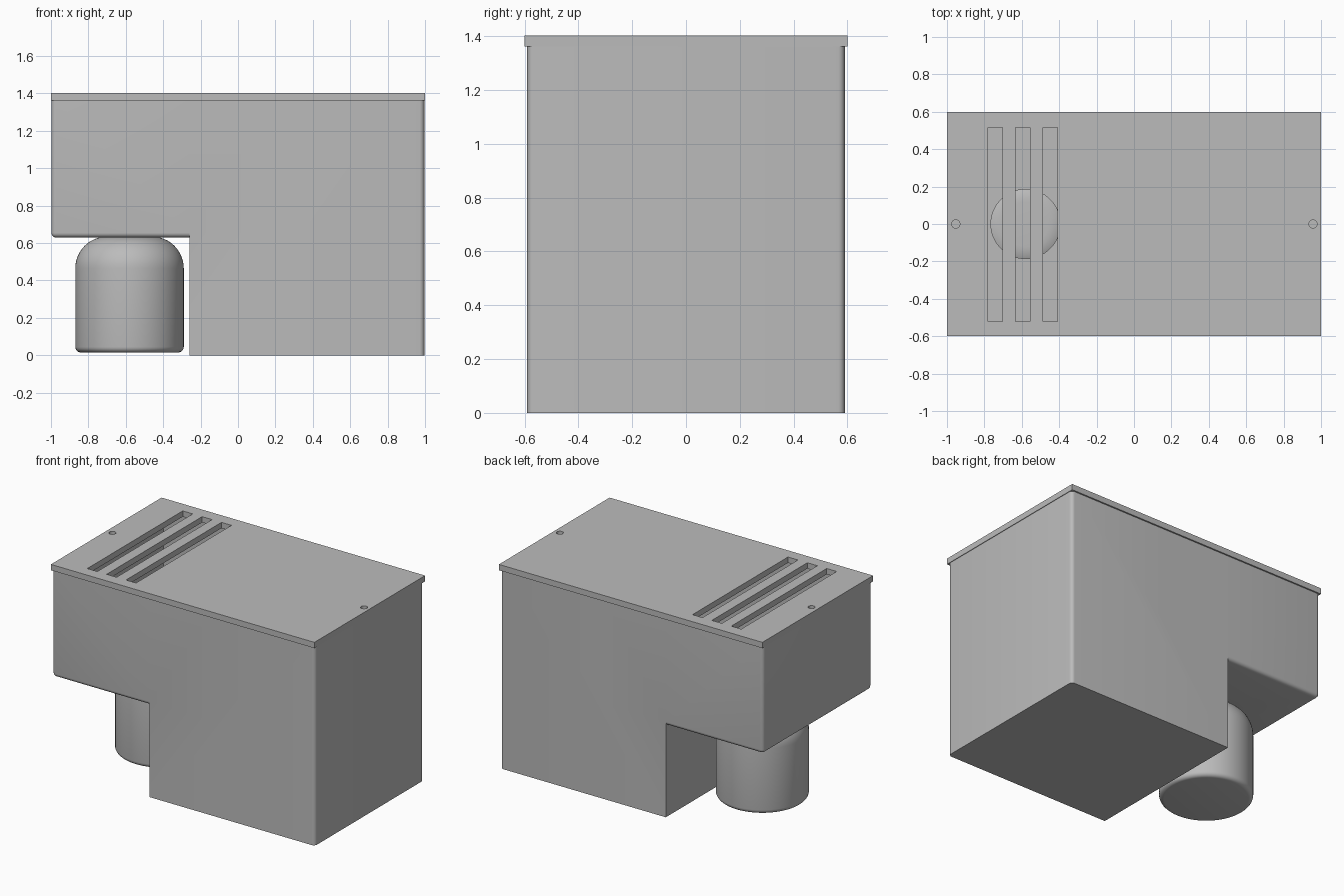
import bpy, bmesh, math
from math import sin, cos, pi

cube = bpy.data.objects.get("Cube")
if cube:
    bpy.data.objects.remove(cube, do_unlink=True)

grey = bpy.data.materials.new("plain_grey")
grey.use_nodes = True
colour = (0.5, 0.5, 0.5, 1)
grey.diffuse_color = colour
grey.node_tree.nodes["Principled BSDF"].inputs["Base Color"].default_value = colour


def add(name, bm):
    bmesh.ops.recalc_face_normals(bm, faces=bm.faces[:])
    mesh = bpy.data.meshes.new(name)
    bm.to_mesh(mesh)
    bm.free()
    mesh.materials.append(grey)
    obj = bpy.data.objects.new(name, mesh)
    bpy.context.collection.objects.link(obj)
    return obj


def box(name, lo, hi, rounded=None, radius=0.025):
    """Box between two corners; rounded(a, b) picks the edges to fillet."""
    bm = bmesh.new()
    bmesh.ops.create_cube(bm, size=1)
    for v in bm.verts:
        v.co = [lo[i] if v.co[i] < 0 else hi[i] for i in range(3)]
    if rounded:
        edges = [e for e in bm.edges if rounded(e.verts[0].co, e.verts[1].co)]
        bmesh.ops.bevel(bm, geom=edges, offset=radius, segments=5,
                        profile=0.5, affect='EDGES')
    return add(name, bm)


def lathe(name, profile, x, steps=64):
    """Revolve a closed (radius, z) outline about a vertical axis at x."""
    bm = bmesh.new()
    rings = [[bm.verts.new((x + r * cos(2 * pi * i / steps),
                            r * sin(2 * pi * i / steps), z))
              for i in range(steps)] for r, z in profile]
    for a, b in zip(rings, rings[1:]):
        for i in range(steps):
            j = (i + 1) % steps
            bm.faces.new((a[i], a[j], b[j], b[i]))
    bm.faces.new(rings[0])
    bm.faces.new(rings[-1])
    return add(name, bm)


def combine(target, other, operation):
    mod = target.modifiers.new("combine", 'BOOLEAN')
    mod.object, mod.operation, mod.solver = other, operation, 'EXACT'
    bpy.context.view_layer.objects.active = target
    bpy.ops.object.modifier_apply(modifier=mod.name)
    bpy.data.objects.remove(other, do_unlink=True)


def smooth(obj):
    bpy.ops.object.select_all(action='DESELECT')
    obj.select_set(True)
    bpy.context.view_layer.objects.active = obj
    bpy.ops.object.shade_smooth_by_angle(angle=math.radians(32))


LID_Z, ARM_Z, STEP_X, DEPTH = 1.362, 0.63, -0.26, 0.59
MOTOR_X = -0.58


def upright(a, b):
    return abs(a.z - b.z) > 0.1


# Housing: tall tower plus overhanging arm with softened outer edges
housing = box("housing", (STEP_X, -DEPTH, 0), (0.996, DEPTH, LID_Z),
              lambda a, b: upright(a, b) and a.x > 0)
arm = box("arm", (-0.998, -DEPTH, ARM_Z), (0.2, DEPTH, LID_Z),
          lambda a, b: (upright(a, b) and a.x < 0)
          or (max(a.z, b.z) < 1 and min(a.x, b.x) < 0))
combine(housing, arm, 'UNION')

# Hollow interior, open at the top, with a round opening for the motor
WALL = 0.04
for lo_x, lo_z, hi_x in ((STEP_X + WALL, WALL, 0.95), (-0.95, ARM_Z + WALL, 0.5)):
    combine(housing, box("cavity", (lo_x, -DEPTH + WALL, lo_z),
                         (hi_x, DEPTH - WALL, 1.5)), 'DIFFERENCE')
combine(housing, lathe("opening", [(0.185, 0.5), (0.185, 0.8)], MOTOR_X), 'DIFFERENCE')
smooth(housing)

# Lid with vent slots and screw holes
lid = box("lid", (-1, -0.6, LID_Z), (1, 0.6, 1.402), upright)
for x in (-0.742, -0.595, -0.448):
    combine(lid, box("slot", (x - 0.038, -0.52, 1.3), (x + 0.038, 0.515, 1.5)),
            'DIFFERENCE')
for x in (-0.953, 0.957):
    combine(lid, lathe("screw_hole", [(0.022, 1.37), (0.022, 1.5)], x, 24),
            'DIFFERENCE')
smooth(lid)

# Round motor can with a domed shoulder and a small fillet at its base
RADIUS, BASE_Z, FILLET, DOME = 0.29, 0.015, 0.03, 0.17
SHOULDER = 0.465
outline = [(RADIUS - FILLET + FILLET * sin(t * pi / 10),
            BASE_Z + FILLET - FILLET * cos(t * pi / 10)) for t in range(6)]
outline += [(RADIUS - DOME + DOME * cos(t * pi / 24),
             SHOULDER + DOME * sin(t * pi / 24)) for t in range(13)]
smooth(lathe("motor_can", outline, MOTOR_X))
